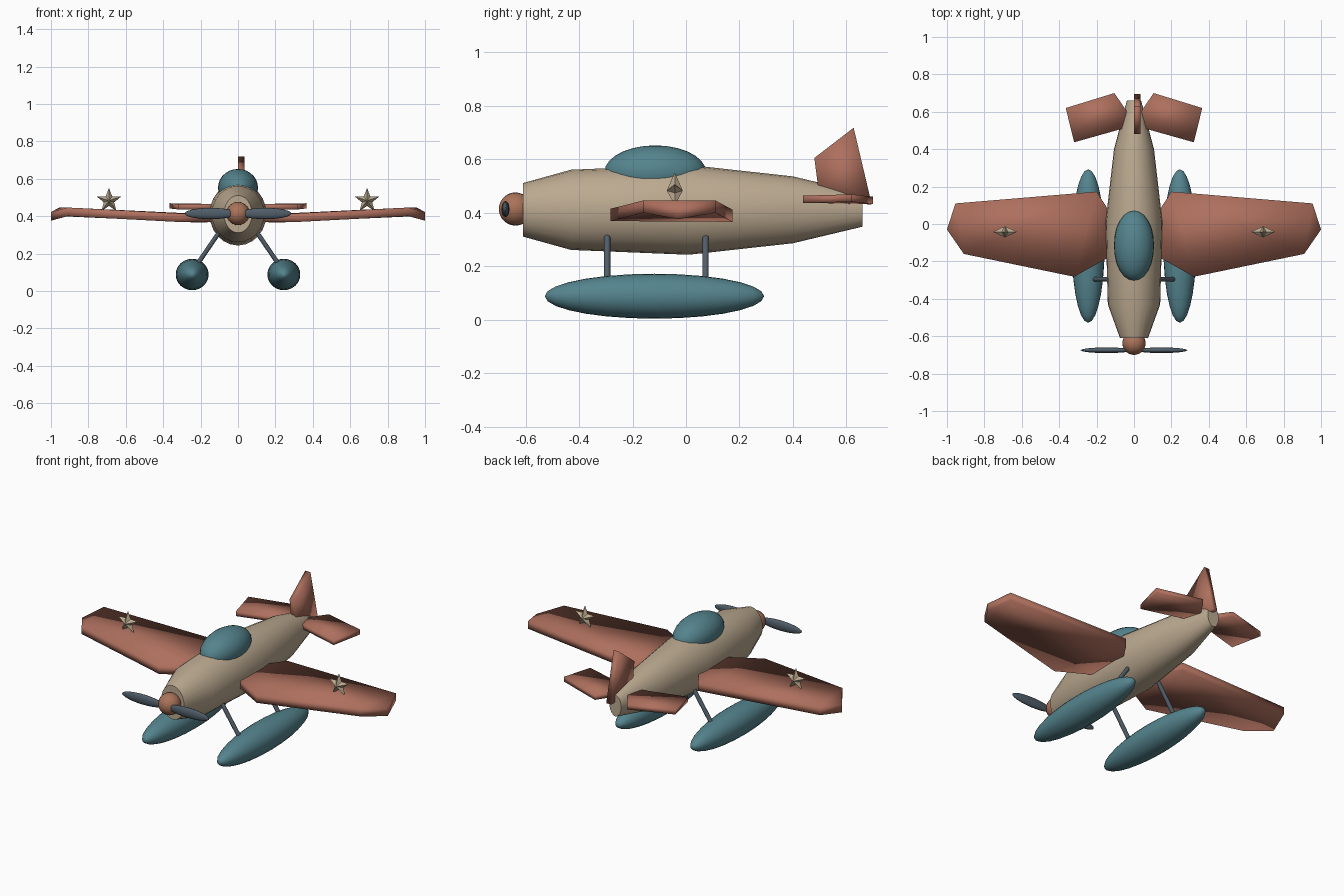
import bpy, bmesh, math
from mathutils import Vector

if "Cube" in bpy.data.objects:
    bpy.data.objects.remove(bpy.data.objects["Cube"])


def material(name, rgb):
    m = bpy.data.materials.new(name)
    m.diffuse_color = (*rgb, 1)
    m.use_nodes = True
    m.node_tree.nodes["Principled BSDF"].inputs["Base Color"].default_value = m.diffuse_color
    return m


TAN = material("tan", (0.50, 0.40, 0.28))
RED = material("red", (0.42, 0.16, 0.11))
TEAL = material("teal", (0.09, 0.23, 0.27))
SLATE = material("slate", (0.08, 0.11, 0.14))
COPPER = material("copper", (0.40, 0.17, 0.10))


def finish(name, bm, mat, angle=None):
    bmesh.ops.recalc_face_normals(bm, faces=bm.faces[:])
    me = bpy.data.meshes.new(name)
    bm.to_mesh(me)
    bm.free()
    ob = bpy.data.objects.new(name, me)
    bpy.context.collection.objects.link(ob)
    me.materials.append(mat)
    if angle:
        bpy.ops.object.select_all(action='DESELECT')
        ob.select_set(True)
        bpy.context.view_layer.objects.active = ob
        bpy.ops.object.shade_smooth_by_angle(angle=math.radians(angle))
    return ob


def ellipsoid(name, centre, radii, axis, mat, seg=24, rings=14):
    """Sphere with its poles along the given axis, stretched to radii."""
    bm = bmesh.new()
    bmesh.ops.create_uvsphere(bm, u_segments=seg, v_segments=rings, radius=1)
    turn = Vector((0, 0, 1)).rotation_difference(Vector(axis)).to_matrix()
    for v in bm.verts:
        p = turn @ v.co
        v.co = Vector(centre) + Vector(p[i] * radii[i] for i in range(3))
    return finish(name, bm, mat, 60)


def plate(name, points, offset, mat, angle):
    """Solid plate from a 3D outline thickened by +-offset."""
    bm = bmesh.new()
    off = Vector(offset)
    a = [bm.verts.new(Vector(p) + off) for p in points]
    b = [bm.verts.new(Vector(p) - off) for p in points]
    n = len(points)
    caps = [bm.faces.new(a), bm.faces.new(b[::-1])]
    for i in range(n):
        j = (i + 1) % n
        bm.faces.new((a[i], b[i], b[j], a[j]))
    bmesh.ops.triangulate(bm, faces=caps)
    return finish(name, bm, mat, angle)


def rod(name, p, q, r, mat, seg=12):
    p, q = Vector(p), Vector(q)
    bm = bmesh.new()
    bmesh.ops.create_cone(bm, cap_ends=True, segments=seg, radius1=r, radius2=r, depth=(q - p).length)
    turn = Vector((0, 0, 1)).rotation_difference(q - p).to_matrix()
    for v in bm.verts:
        v.co = turn @ v.co + (p + q) / 2
    return finish(name, bm, mat, 40)


def star(name, centre, outer, inner, depth, mat):
    bm = bmesh.new()
    c = Vector(centre)
    ring = []
    for i in range(10):
        r, t = (outer, inner)[i % 2], math.pi / 2 + i * math.pi / 5
        ring.append(bm.verts.new(c + Vector((r * math.cos(t), 0, r * math.sin(t)))))
    for d in (-depth, depth):
        tip = bm.verts.new(c + Vector((0, d, 0)))
        for i in range(10):
            bm.faces.new((ring[i], ring[(i + 1) % 10], tip))
    return finish(name, bm, mat)


# fuselage: elliptical rings (y, half width, half height)
bm = bmesh.new()
SEG, rings = 24, []
for y, w, h in [(-0.61, 0.075, 0.10), (-0.43, 0.14, 0.15), (0.01, 0.152, 0.168),
                (0.40, 0.107, 0.125), (0.66, 0.038, 0.063)]:
    rings.append([bm.verts.new((w * math.cos(k * math.tau / SEG), y, 0.411 + h * math.sin(k * math.tau / SEG)))
                  for k in range(SEG)])
for a, b in zip(rings, rings[1:]):
    for k in range(SEG):
        bm.faces.new((a[k], a[(k + 1) % SEG], b[(k + 1) % SEG], b[k]))
bm.faces.new(rings[0])
bm.faces.new(rings[-1])
finish("fuselage", bm, TAN, 40)

# canopy and spinner
ellipsoid("canopy", (0, -0.115, 0.552), (0.107, 0.19, 0.1), (0, 0, 1), TEAL)
ellipsoid("spinner", (0, -0.638, 0.414), (0.062, 0.062, 0.062), (0, 1, 0), COPPER)

# outlines for the right-hand wing and tailplane
WING = [(0.12, -0.17, 0.392), (0.32, -0.282, 0.392), (0.91, -0.16, 0.423), (1.0, -0.03, 0.399),
        (0.955, 0.11, 0.423), (0.20, 0.173, 0.389), (0.12, 0.05, 0.392)]
TAIL = [(0.03, 0.59, 0.448), (0.06, 0.51, 0.45), (0.32, 0.437, 0.45), (0.365, 0.62, 0.455), (0.105, 0.70, 0.446)]

# everything that comes in left and right pairs
for s, side in ((1, "right"), (-1, "left")):
    plate(side + "_wing", [(s * x, y, z) for x, y, z in WING], (0, 0, 0.023), RED, 180)
    plate(side + "_tailplane", [(s * x, y, z) for x, y, z in TAIL], (0, 0, 0.014), RED, 180)
    ellipsoid(side + "_propeller_blade", (s * 0.147, -0.675, 0.414), (0.138, 0.015, 0.03), (1, 0, 0), SLATE, 16, 12)
    ellipsoid(side + "_float", (s * 0.245, -0.118, 0.088), (0.088, 0.41, 0.084), (0, 1, 0), TEAL)
    for y, end in ((-0.295, "front"), (0.073, "rear")):
        rod(f"{side}_{end}_strut", (s * 0.24, y, 0.11), (s * 0.102, y, 0.312), 0.012, SLATE)
    star(side + "_wing_star", (s * 0.69, -0.042, 0.483), 0.068, 0.029, 0.03, TAN)

# upright tail fin
plate("tail_fin", [(0.018, 0.50, 0.45), (0.018, 0.48, 0.605), (0.018, 0.627, 0.718), (0.018, 0.695, 0.43)],
      (0.017, 0, 0), RED, 180)
